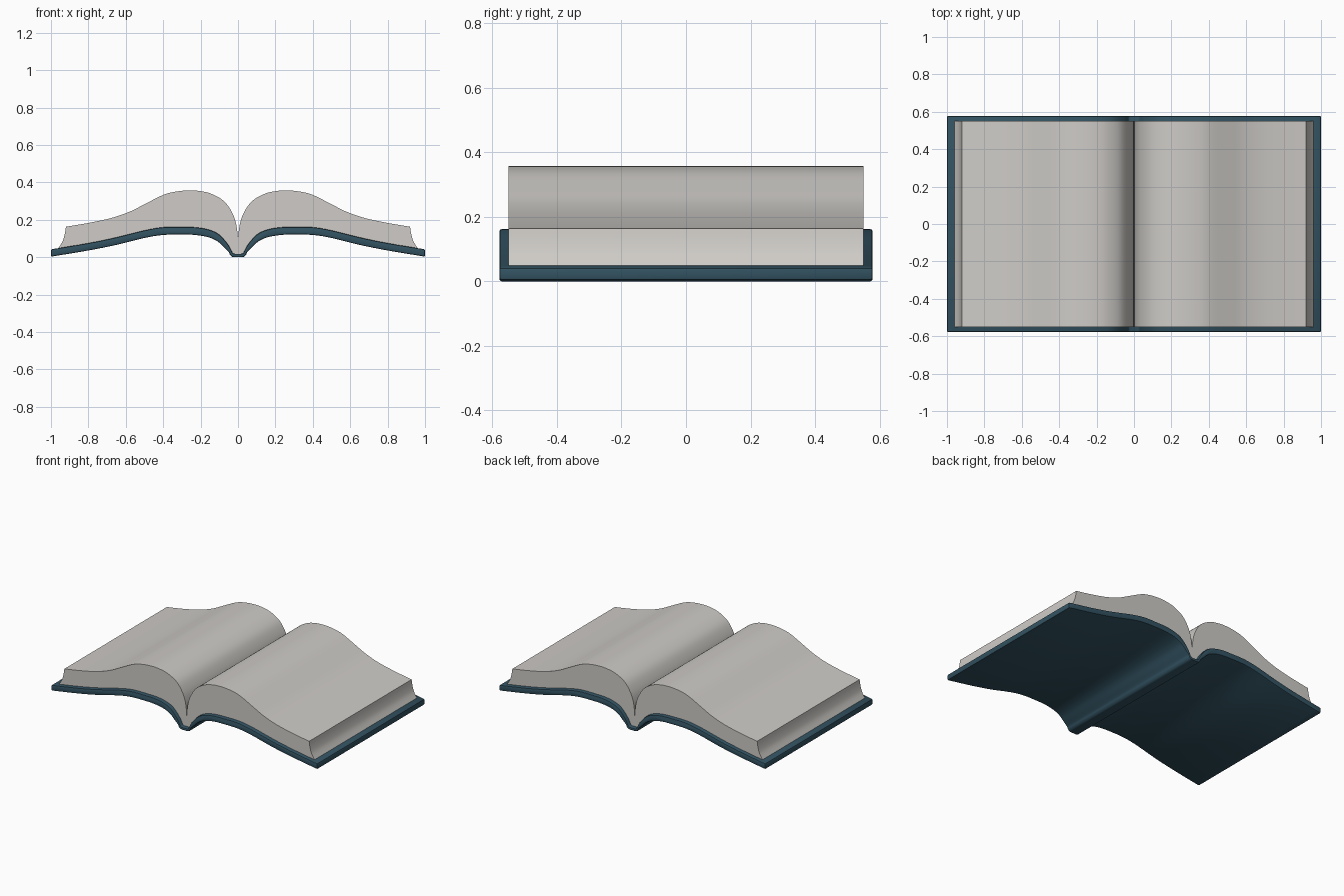
import bpy, bmesh, math

if "Cube" in bpy.data.objects:
    bpy.data.objects.remove(bpy.data.objects["Cube"])


def material(name, color):
    m = bpy.data.materials.new(name)
    m.diffuse_color = (*color, 1)
    m.use_nodes = True
    m.node_tree.nodes["Principled BSDF"].inputs["Base Color"].default_value = m.diffuse_color
    return m


def smooth_path(pts, steps=4):
    """Catmull-Rom curve through the points."""
    out = []
    p = [pts[0]] + pts + [pts[-1]]
    for i in range(1, len(p) - 2):
        a, b, c, d = p[i - 1:i + 3]
        for s in range(steps):
            t = s / steps
            out.append(tuple(0.5 * (2 * b[k] + (c[k] - a[k]) * t
                       + (2 * a[k] - 5 * b[k] + 4 * c[k] - d[k]) * t * t
                       + (3 * b[k] - a[k] - 3 * c[k] + d[k]) * t ** 3) for k in (0, 1)))
    return out + [pts[-1]]


def mirrored(half):
    """Half path starting on x = 0 -> full path from left to right."""
    return [(-x, z) for x, z in reversed(half[1:])] + half


def extrude_profile(name, lower, upper, half_depth, mat, bevel=0):
    loop = lower + upper[::-1]
    n = len(loop)
    bm = bmesh.new()
    front = [bm.verts.new((x, -half_depth, z)) for x, z in loop]
    back = [bm.verts.new((x, half_depth, z)) for x, z in loop]
    for i in range(n):
        j = (i + 1) % n
        bm.faces.new((front[i], back[i], back[j], front[j]))
    bm.faces.new(front)
    bm.faces.new(back[::-1])
    bmesh.ops.recalc_face_normals(bm, faces=bm.faces[:])
    me = bpy.data.meshes.new(name)
    bm.to_mesh(me)
    bm.free()
    me.materials.append(mat)
    ob = bpy.data.objects.new(name, me)
    bpy.context.collection.objects.link(ob)
    bpy.context.view_layer.objects.active = ob
    ob.select_set(True)
    if bevel:
        mod = ob.modifiers.new("rounded_edges", 'BEVEL')
        mod.width = bevel
        mod.segments = 2
        mod.angle_limit = math.radians(50)
        bpy.ops.object.modifier_apply(modifier=mod.name)
    bpy.ops.object.shade_smooth_by_angle(angle=math.radians(35))
    ob.select_set(False)
    return ob


teal = material("dark_teal_cover", (0.032, 0.085, 0.12))
paper = material("warm_grey_paper", (0.62, 0.60, 0.57))

# Cover: wavy boards with hinge grooves and a flat spine
cover_top = [(0, .018), (.025, .02), (.035, .035), (.055, .07), (.1, .12), (.15, .145),
             (.22, .159), (.3, .161), (.4, .16), (.5, .143), (.65, .106), (.8, .075), (1, .042)]
cover_low = [(0, 0), (.028, .001), (.042, .012), (.05, .028), (.075, .052), (.11, .085),
             (.16, .107), (.23, .119), (.3, .121), (.4, .119), (.5, .103), (.65, .066),
             (.8, .036), (1, .003)]
top = smooth_path(cover_top)
extrude_profile("cover", mirrored(smooth_path(cover_low)), mirrored(top), 0.578, teal, 0.007)

# Page block: arched pages meeting in the gutter, with a curved fore edge
page_top = [(0, .09), (.004, .14), (.013, .19), (.033, .242), (.075, .3), (.14, .338),
            (.2, .353), (.26, .357), (.33, .351), (.4, .333), (.5, .283), (.58, .243),
            (.68, .209), (.8, .183), (.92, .163)]
fore_edge = [(.92, .163), (.926, .125), (.938, .085), (.962, .046)]
page_low = [(x, z - .003) for x, z in top if x < .95] + smooth_path(fore_edge)[::-1]
extrude_profile("page_block", mirrored(page_low), mirrored(smooth_path(page_top))[1:-1],
                0.55, paper)
